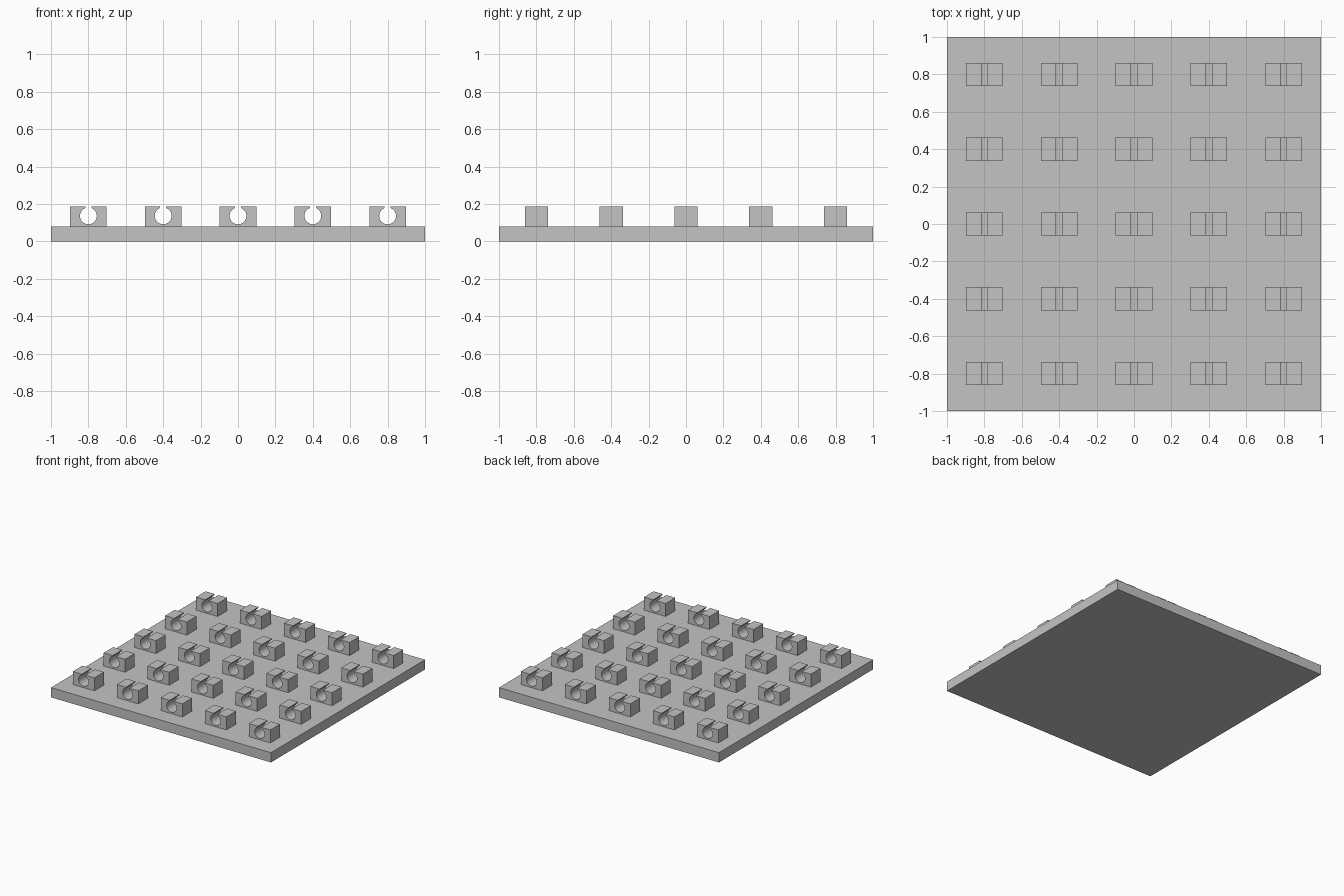
import bpy, bmesh, math

cube = bpy.data.objects.get("Cube")
if cube:
    bpy.data.objects.remove(cube, do_unlink=True)

grey = bpy.data.materials.new("plain grey")
grey.use_nodes = True
COLOR = (0.55, 0.55, 0.55, 1)
grey.diffuse_color = COLOR
grey.node_tree.nodes["Principled BSDF"].inputs["Base Color"].default_value = COLOR

BASE_TOP = 0.08
CLIP_TOP = 0.187
HALF_WIDTH = 0.098
HALF_DEPTH = 0.062
HOLE_Z = 0.137
HOLE_RADIUS = 0.045
SLOT_HALF = 0.016
PITCH = 0.4


def add_object(name, mesh, location=(0, 0, 0)):
    obj = bpy.data.objects.new(name, mesh)
    obj.location = location
    bpy.context.collection.objects.link(obj)
    return obj


def extrude_profile(name, points, half_depth):
    """Extrude an (x, z) outline along y, centred on y = 0."""
    bm = bmesh.new()
    face = bm.faces.new([bm.verts.new((x, -half_depth, z)) for x, z in points])
    result = bmesh.ops.extrude_face_region(bm, geom=[face], use_keep_orig=True)
    verts = [v for v in result["geom"] if isinstance(v, bmesh.types.BMVert)]
    bmesh.ops.translate(bm, vec=(0, 2 * half_depth, 0), verts=verts)
    bmesh.ops.recalc_face_normals(bm, faces=bm.faces)
    mesh = bpy.data.meshes.new(name)
    bm.to_mesh(mesh)
    bm.free()
    mesh.materials.append(grey)
    return mesh


# Base plate
plate = [(-1, 0), (1, 0), (1, BASE_TOP), (-1, BASE_TOP)]
add_object("base_plate", extrude_profile("base_plate", plate, 1))

# Clip outline: a block with a round channel opened by a slot at the top
gap = math.asin(SLOT_HALF / HOLE_RADIUS)
steps = 32
sweep = 2 * math.pi - 2 * gap
arc = []
for i in range(steps + 1):
    a = gap + sweep * i / steps
    arc.append((HOLE_RADIUS * math.sin(a), HOLE_Z + HOLE_RADIUS * math.cos(a)))
outline = [(-HALF_WIDTH, BASE_TOP), (HALF_WIDTH, BASE_TOP),
           (HALF_WIDTH, CLIP_TOP), (SLOT_HALF, CLIP_TOP)]
outline += arc + [(-SLOT_HALF, CLIP_TOP), (-HALF_WIDTH, CLIP_TOP)]
clip_mesh = extrude_profile("clip", outline, HALF_DEPTH)

# Grid of clips sharing one mesh
clips = [add_object(f"clip_row{row + 1}_column{col + 1}", clip_mesh,
                    ((col - 2) * PITCH, (row - 2) * PITCH, 0))
         for row in range(5) for col in range(5)]

# Smooth channel walls, sharp block edges
clip_mesh.shade_smooth()
clip_mesh.set_sharp_from_angle(angle=math.radians(30))
